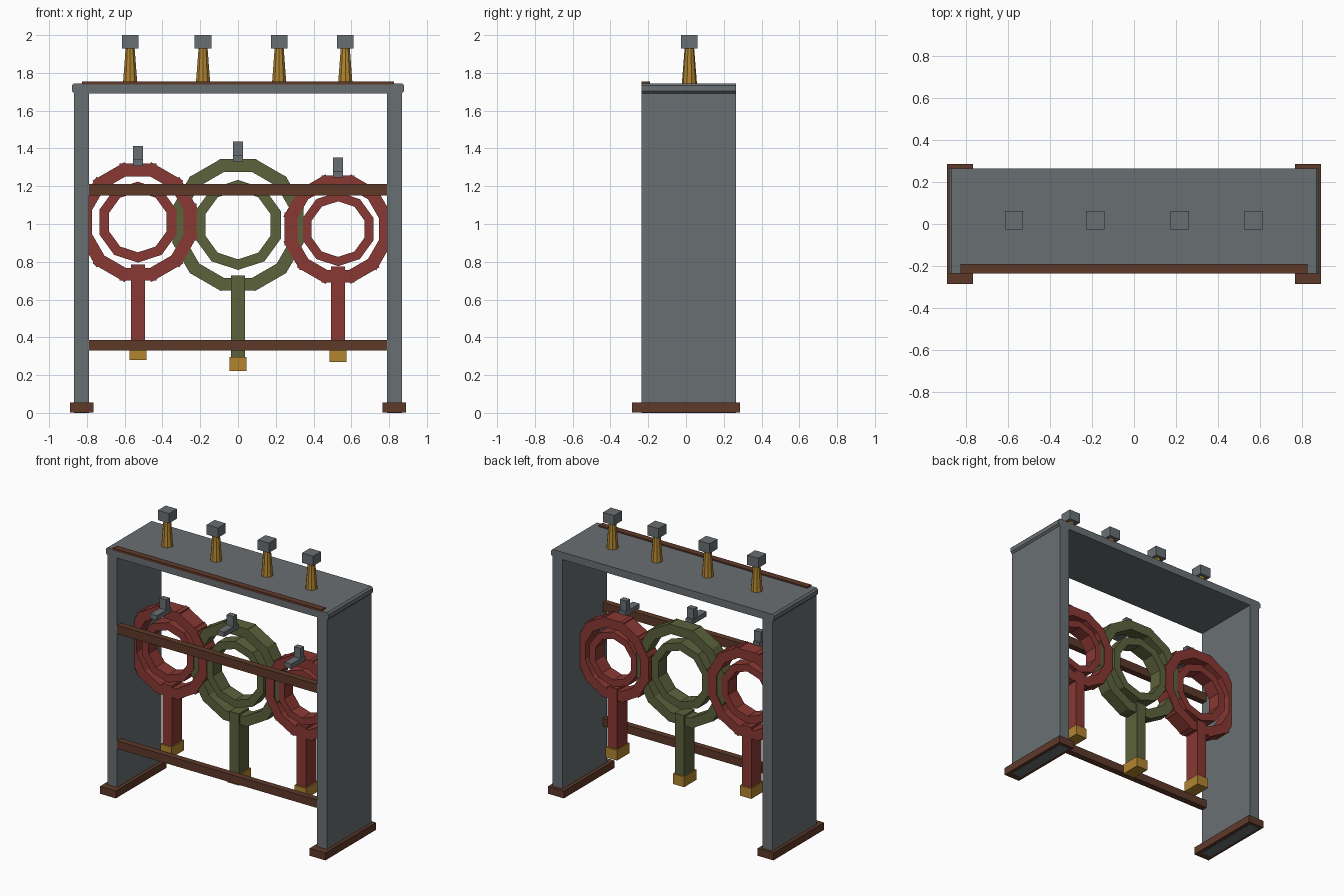
import bpy, bmesh, math
from mathutils import Matrix, Vector

old = bpy.data.objects.get("Cube")
if old:
    bpy.data.objects.remove(old, do_unlink=True)


def material(name, rgb):
    m = bpy.data.materials.new(name)
    m.use_nodes = True
    m.diffuse_color = (*rgb, 1)
    m.node_tree.nodes["Principled BSDF"].inputs["Base Color"].default_value = (*rgb, 1)
    return m


GREY = material("slate grey", (0.141, 0.159, 0.171))
RED = material("brick red", (0.254, 0.040, 0.033))
OLIVE = material("olive green", (0.107, 0.122, 0.045))
BROWN = material("dark brown", (0.112, 0.041, 0.023))
GOLD = material("old gold", (0.445, 0.235, 0.030))
MID_Y = 0.015


def finish(name, bm, mat):
    bmesh.ops.recalc_face_normals(bm, faces=bm.faces)
    mesh = bpy.data.meshes.new(name)
    bm.to_mesh(mesh)
    bm.free()
    mesh.materials.append(mat)
    obj = bpy.data.objects.new(name, mesh)
    bpy.context.collection.objects.link(obj)
    return obj


def add_box(bm, lo, hi, turn=Matrix()):
    lo, hi = Vector(lo), Vector(hi)
    size = Matrix.Diagonal((*(hi - lo), 1))
    bmesh.ops.create_cube(bm, size=1, matrix=turn @ Matrix.Translation((lo + hi) / 2) @ size)


def box(name, lo, hi, mat):
    bm = bmesh.new()
    add_box(bm, lo, hi)
    return finish(name, bm, mat)


def segmented_ring(name, x, z, apothem, band, length, depth, mat):
    """Twelve overlapping blocks set around a circle."""
    bm = bmesh.new()
    for i in range(12):
        turn = Matrix.Translation((x, MID_Y, z)) @ Matrix.Rotation(math.tau * i / 12, 4, "Y")
        add_box(bm, (-length / 2, -depth / 2, apothem - band),
                (length / 2, depth / 2, apothem), turn)
    return finish(name, bm, mat)


def flat_ring(name, x, z, outer, inner, depth, mat):
    """Ten-sided band with square edges and a point at the top."""
    bm = bmesh.new()
    loops = []
    for i in range(10):
        a = math.tau * i / 10
        loops.append([bm.verts.new((x + r * math.sin(a), MID_Y + y, z + r * math.cos(a)))
                      for r, y in ((outer, -depth / 2), (outer, depth / 2),
                                   (inner, depth / 2), (inner, -depth / 2))])
    for i in range(10):
        a, b = loops[i], loops[(i + 1) % 10]
        for k in range(4):
            n = (k + 1) % 4
            bm.faces.new((a[k], a[n], b[n], b[k]))
    return finish(name, bm, mat)


# Frame: side panels on feet
for side, s in (("right", -1), ("left", 1)):
    xs = sorted((s * 0.79, s * 0.867))
    box(side + "_panel", (xs[0], -0.235, 0), (xs[1], 0.265, 1.70), GREY)
    xs = sorted((s * 0.765, s * 0.89))
    box(side + "_foot", (xs[0], -0.285, 0.002), (xs[1], 0.285, 0.055), BROWN)

# Top slab with chamfered ends
bm = bmesh.new()
add_box(bm, (-0.88, -0.235, 1.692), (0.88, 0.265, 1.745))
ends = [e for e in bm.edges if abs(e.verts[0].co.y - e.verts[1].co.y) > 0.1]
bmesh.ops.bevel(bm, geom=ends, offset=0.012, segments=1, affect="EDGES")
finish("top_slab", bm, GREY)
box("top_trim", (-0.825, -0.236, 1.738), (0.825, -0.19, 1.754), BROWN)

# Front rails
box("upper_rail", (-0.79, -0.235, 1.15), (0.79, -0.19, 1.212), BROWN)
box("lower_rail", (-0.79, -0.235, 0.33), (0.79, -0.19, 0.387), BROWN)

# Pegs along the top
for n, x in enumerate((-0.571, -0.185, 0.218, 0.568), 1):
    bm = bmesh.new()
    bmesh.ops.create_cone(bm, cap_ends=True, segments=10, radius1=0.04, radius2=0.025,
                          depth=0.19, matrix=Matrix.Translation((x, 0.018, 1.838)))
    finish(f"peg_{n}", bm, GOLD)
    box(f"peg_cap_{n}", (x - 0.044, -0.026, 1.93), (x + 0.044, 0.062, 2.0), GREY)

# Hanging rings: x, z, outer apothem, block length, inner radii, stem top, cap bottom
units = (
    ("right", -0.53, 1.01, 0.31, 0.196, 0.214, 0.160, 0.785, 0.28, 0.11, RED),
    ("middle", 0.0, 0.995, 0.348, 0.196, 0.238, 0.182, 0.727, 0.222, 0.095, OLIVE),
    ("left", 0.53, 0.973, 0.284, 0.176, 0.196, 0.147, 0.775, 0.27, 0.11, RED),
)
for side, x, z, apothem, length, outer, inner, stem_top, low, depth, mat in units:
    segmented_ring(side + "_outer_ring", x, z, apothem, 0.068, length, depth, mat)
    flat_ring(side + "_inner_ring", x, z, outer, inner, 0.10, mat)
    box(side + "_stem", (x - 0.037, MID_Y - 0.058, low + 0.06),
        (x + 0.037, MID_Y + 0.058, stem_top), mat)
    box(side + "_stem_cap", (x - 0.045, MID_Y - 0.07, low),
        (x + 0.045, MID_Y + 0.07, low + 0.073), GOLD)
    top = z + apothem
    box(side + "_latch_arm", (x - 0.027, -0.195, top - 0.012), (x + 0.027, -0.035, top + 0.022), GREY)
    box(side + "_latch_post", (x - 0.026, -0.09, top + 0.02), (x + 0.026, -0.05, top + 0.094), GREY)
